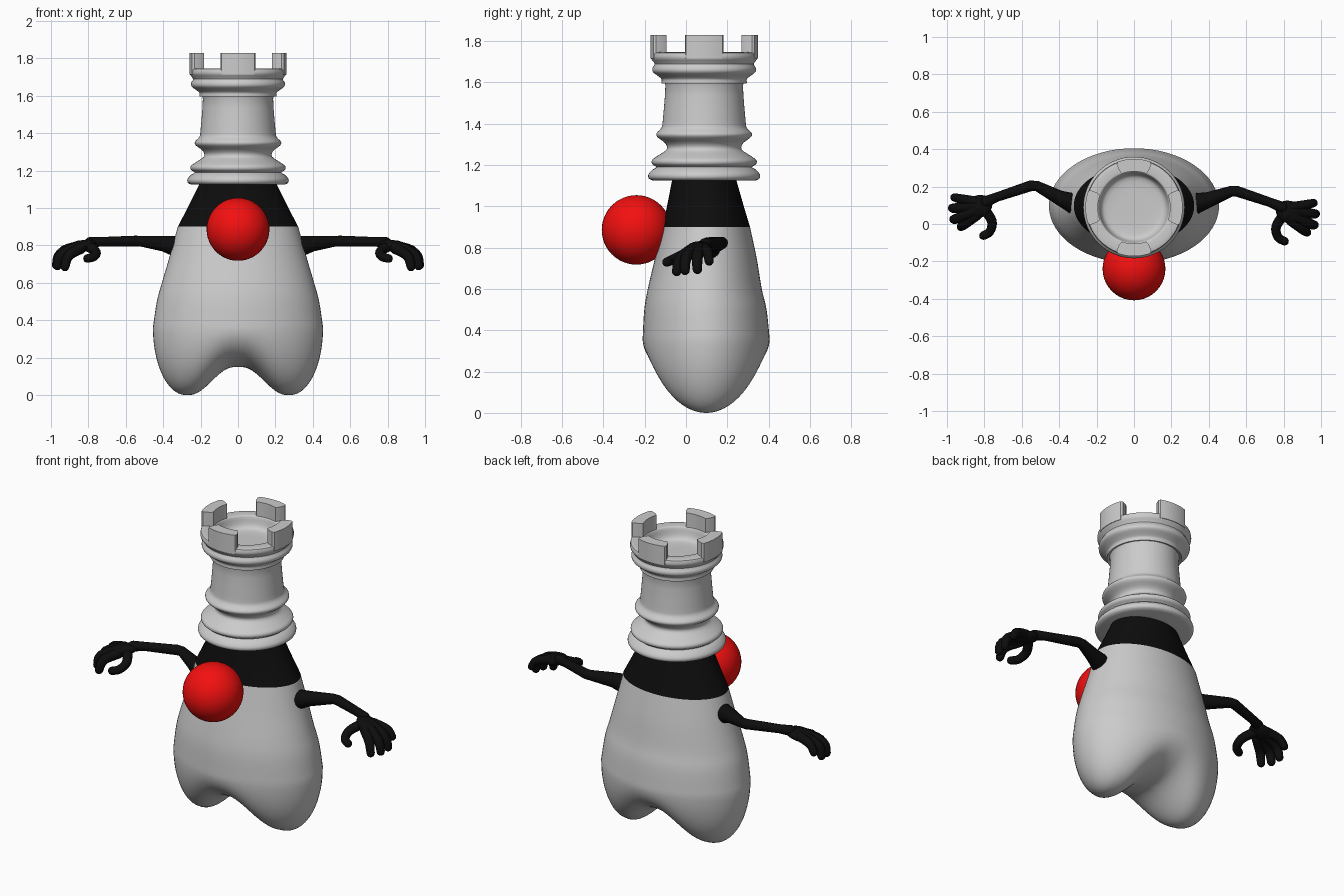
import bpy, bmesh
from math import sin, cos, pi, sqrt
from mathutils import Vector

if "Cube" in bpy.data.objects:
    bpy.data.objects.remove(bpy.data.objects["Cube"])


def spline(pts, n):
    """Catmull-Rom through points of any dimension, n steps per span."""
    p = [pts[0]] + list(pts) + [pts[-1]]
    out = []
    for i in range(1, len(p) - 2):
        for k in range(n):
            t = k / n
            out.append(tuple(0.5 * (2 * b + (c - a) * t + (2 * a - 5 * b + 4 * c - d) * t * t
                                    + (3 * b - a - 3 * c + d) * t ** 3)
                             for a, b, c, d in zip(*p[i - 1:i + 3])))
    return out + [tuple(pts[-1])]


def skin(bm, rings, cap_start=True, cap_end=True):
    """Bridge closed rings of coordinates into a tube."""
    vs = [[bm.verts.new(c) for c in r] for r in rings]
    n = len(vs[0])
    for a, b in zip(vs, vs[1:]):
        for i in range(n):
            j = (i + 1) % n
            bm.faces.new((a[i], a[j], b[j], b[i]))
    if cap_start:
        bm.faces.new(vs[0][::-1])
    if cap_end:
        bm.faces.new(vs[-1])


def finish(name, bm, mat=None, angle=40):
    bmesh.ops.recalc_face_normals(bm, faces=bm.faces)
    me = bpy.data.meshes.new(name)
    bm.to_mesh(me)
    bm.free()
    ob = bpy.data.objects.new(name, me)
    bpy.context.collection.objects.link(ob)
    if mat:
        me.materials.append(mat)
    bpy.ops.object.select_all(action='DESELECT')
    ob.select_set(True)
    bpy.context.view_layer.objects.active = ob
    bpy.ops.object.shade_smooth_by_angle(angle=angle * pi / 180)
    return ob


def material(name, col):
    m = bpy.data.materials.new(name)
    m.diffuse_color = col
    m.use_nodes = True
    m.node_tree.nodes["Principled BSDF"].inputs["Base Color"].default_value = m.diffuse_color
    return m


black = material("black", (0.004, 0.004, 0.004, 1))
red = material("red", (0.9, 0.005, 0.005, 1))
N = 64
ANG = [2 * pi * i / N for i in range(N)]


def oval(z, a, yf, yb):
    return [(a * cos(t), (yf + yb) / 2 + (yb - yf) / 2 * sin(t), z) for t in ANG]


# Body: oval rings above, two rounded legs with a raised crotch below
RIM, A, YF, YB = 0.36, 0.455, -0.21, 0.405
body_rings = [(RIM, A, YF, YB), (0.5, 0.434, -0.202, 0.39), (0.6, 0.407, -0.185, 0.367),
              (0.75, 0.363, -0.15, 0.342), (0.9, 0.322, -0.115, 0.31)]
collar_rings = [(0.9, 0.322, -0.115, 0.31), (1.0, 0.27, -0.092, 0.28), (1.14, 0.2, -0.065, 0.24)]


def underside(x):
    x = abs(x)
    if x > 0.28:
        return RIM * (1 - sqrt(max(0, 1 - ((x - 0.28) / (A - 0.28)) ** 2)))
    return 0.075 * (1 + cos(pi * min(1, max(0, (x - 0.02) / 0.24))))


def leg_ring(s):
    ring = []
    for t in ANG:
        x = A * s * cos(t)
        h = 1 - sqrt((1 - s * s) / (1 - (s * cos(t)) ** 2))
        g = underside(x)
        ring.append((x, (YF + YB) / 2 + (YB - YF) / 2 * s * sin(t), g + (RIM - g) * h))
    return ring


bm = bmesh.new()
rings = [leg_ring(sin(pi / 2 * k / 28)) for k in range(1, 28)]
skin(bm, rings + [oval(*r) for r in spline(body_rings, 5)])
finish("body", bm)

# Collar: black upper band
bm = bmesh.new()
skin(bm, [oval(*r) for r in spline(collar_rings, 5)])
finish("collar", bm, black)

# Tower: lathed profile with dished top
CY = 0.088
profile = [(0.25, 1.125), (0.268, 1.135), (0.27, 1.155), (0.25, 1.178), (0.232, 1.19), (0.252, 1.205),
           (0.252, 1.225), (0.225, 1.245), (0.182, 1.275), (0.188, 1.305), (0.226, 1.335),
           (0.23, 1.355), (0.207, 1.38), (0.2, 1.42), (0.188, 1.585), (0.206, 1.595), (0.206, 1.615),
           (0.222, 1.63), (0.248, 1.65), (0.25, 1.67), (0.24, 1.69), (0.257, 1.715), (0.257, 1.735),
           (0.248, 1.745), (0.2, 1.745), (0.188, 1.735), (0.175, 1.69), (0.14, 1.672), (0.02, 1.67)]
bm = bmesh.new()
skin(bm, [[(r * cos(t), CY + r * sin(t), z) for t in ANG] for r, z in spline(profile, 3)])
finish("tower", bm)

# Battlements: four curved blocks
bm = bmesh.new()
for q in range(4):
    mid, half, steps = q * pi / 2, 0.345, 12
    arc = [mid - half + 2 * half * k / steps for k in range(steps + 1)]
    flat = [(0.26, t) for t in arc] + [(0.25, mid + half + 0.035), (0.215, mid + half + 0.035)]
    flat += [(0.193, t) for t in arc[::-1]] + [(0.215, mid - half - 0.035), (0.25, mid - half - 0.035)]
    skin(bm, [[(r * cos(t), CY + r * sin(t), z) for r, t in flat] for z in (1.715, 1.83)])
finish("battlements", bm)

# Nose
bm = bmesh.new()
bmesh.ops.create_uvsphere(bm, u_segments=40, v_segments=24, radius=0.168)
bmesh.ops.translate(bm, verts=bm.verts, vec=(0, -0.24, 0.886))
finish("nose", bm, red)


def tube(bm, path, seg=14):
    """Round-ended tube along (x, y, z, radius) points."""
    P = [Vector(p[:3]) for p in path]
    R = [p[3] for p in path]
    d0, d1 = (P[1] - P[0]).normalized(), (P[-1] - P[-2]).normalized()
    start = [(P[0] - d0 * R[0] * sin(a), R[0] * cos(a), d0) for a in (1.4, 0.9, 0.45)]
    end = [(P[-1] + d1 * R[-1] * sin(a), R[-1] * cos(a), d1) for a in (0.45, 0.9, 1.4)]
    body = [(p, r, (P[min(i + 1, len(P) - 1)] - P[max(i - 1, 0)]).normalized())
            for i, (p, r) in enumerate(zip(P, R))]
    u, rings = Vector((0.1, 0.2, 1)), []
    for p, r, d in start + body + end:
        u = (u - d * u.dot(d)).normalized()
        v = d.cross(u)
        rings.append([p + r * (u * cos(2 * pi * k / seg) + v * sin(2 * pi * k / seg)) for k in range(seg)])
    skin(bm, rings)


# Arms with hands: tapered limb, flattened palm, four fingers and a thumb
limb = [(0.33, 0.11, 0.795, 0.056), (0.4, 0.13, 0.81, 0.042), (0.52, 0.175, 0.823, 0.029),
        (0.55, 0.175, 0.823, 0.029), (0.73, 0.115, 0.82, 0.025), (0.79, 0.09, 0.815, 0.03)]
fingers = [
    [(0.84, 0.02, 0.785, 0.03), (0.905, -0.03, 0.745, 0.027), (0.925, -0.045, 0.685, 0.023)],
    [(0.85, 0.04, 0.795, 0.03), (0.945, 0.0, 0.75, 0.027), (0.965, -0.005, 0.69, 0.023)],
    [(0.85, 0.07, 0.797, 0.03), (0.95, 0.055, 0.755, 0.027), (0.972, 0.055, 0.695, 0.023)],
    [(0.85, 0.09, 0.797, 0.028), (0.93, 0.105, 0.775, 0.025), (0.96, 0.112, 0.735, 0.022)],
    [(0.8, 0.05, 0.795, 0.028), (0.76, -0.015, 0.765, 0.026), (0.77, -0.07, 0.74, 0.024),
     (0.805, -0.092, 0.73, 0.023)]]
for name, side, shift in (("right_arm", 1, 0), ("left_arm", -1, 0.03)):
    bm = bmesh.new()
    tube(bm, limb, 20)
    for f in fingers:
        tube(bm, spline(f, 4))
    palm = bmesh.ops.create_uvsphere(bm, u_segments=24, v_segments=14, radius=1)["verts"]
    for v in palm:
        v.co = Vector((0.835 + v.co.x * 0.078, 0.062 + v.co.y * 0.062 - v.co.x * 0.012,
                       0.795 + v.co.z * 0.033 - v.co.x * 0.015))
    for v in bm.verts:
        v.co.y += shift * min(1, max(0, (v.co.x - 0.33) / 0.2))
        v.co.x *= side
    finish(name, bm, black, 60)
